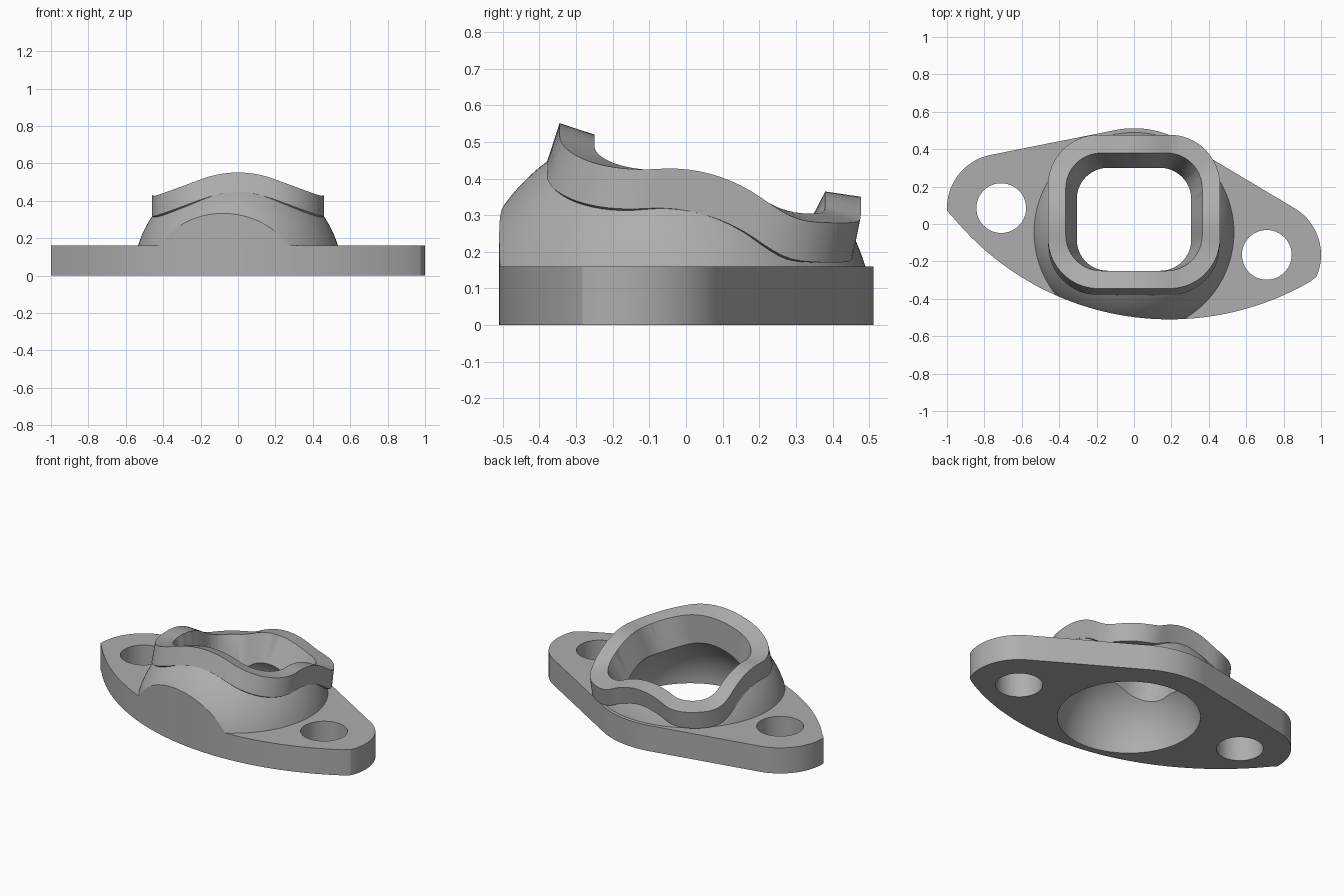
import bpy, bmesh
from math import sin, cos, pi, radians, sqrt, atan2

CY = -0.045            # centre of the dome in y
FLANGE_TOP = 0.16

old = bpy.data.objects.get("Cube")
if old:
    bpy.data.objects.remove(old, do_unlink=True)

grey = bpy.data.materials.new("plain grey")
grey.use_nodes = True
grey.diffuse_color = (0.42, 0.42, 0.42, 1)
grey.node_tree.nodes["Principled BSDF"].inputs["Base Color"].default_value = grey.diffuse_color


def make_object(name, bm):
    bmesh.ops.recalc_face_normals(bm, faces=bm.faces)
    mesh = bpy.data.meshes.new(name)
    bm.to_mesh(mesh)
    bm.free()
    mesh.materials.append(grey)
    obj = bpy.data.objects.new(name, mesh)
    bpy.context.collection.objects.link(obj)
    return obj


def loft(name, rings):
    """Closed solid through rings that share one point count."""
    bm = bmesh.new()
    loops = [[bm.verts.new(p) for p in ring] for ring in rings]
    n = len(loops[0])
    for a, b in zip(loops, loops[1:]):
        for i in range(n):
            j = (i + 1) % n
            bm.faces.new((a[i], a[j], b[j], b[i]))
    bm.faces.new(loops[0][::-1])
    bm.faces.new(loops[-1])
    return make_object(name, bm)


def prism(name, outline, z0, z1):
    return loft(name, [[(x, y, z) for x, y in outline] for z in (z0, z1)])


def sphere(name, radius):
    bm = bmesh.new()
    bmesh.ops.create_uvsphere(bm, u_segments=96, v_segments=64, radius=radius)
    bmesh.ops.translate(bm, verts=bm.verts, vec=(0, CY, 0))
    return make_object(name, bm)


def combine(target, tool, operation):
    mod = target.modifiers.new(operation, 'BOOLEAN')
    mod.object, mod.operation, mod.solver = tool, operation, 'EXACT'
    bpy.context.view_layer.objects.active = target
    bpy.ops.object.modifier_apply(modifier=mod.name)
    bpy.data.objects.remove(tool, do_unlink=True)


def arc(cx, cy, r, a0, a1, n):
    steps = [radians(a0 + (a1 - a0) * i / n) for i in range(n + 1)]
    return [(cx + r * cos(a), cy + r * sin(a)) for a in steps]


def rounded(hx, y0, y1, r, n=16, m=10):
    """Rounded rectangle with subdivided straight sides."""
    pts = []
    for k, (x, y) in enumerate([(hx - r, y1 - r), (r - hx, y1 - r),
                                (r - hx, y0 + r), (hx - r, y0 + r)]):
        pts += arc(x, y, r, 90 * k, 90 * k + 90, n)
    out = []
    for i, (x, y) in enumerate(pts):
        out.append((x, y))
        if i % (n + 1) == n:
            u, v = pts[(i + 1) % len(pts)]
            out += [(x + (u - x) * t / m, y + (v - y) * t / m) for t in range(1, m)]
    return out


def on_sphere(outline, radius, low):
    """Lift an outline onto a sphere, easing to a lowest height."""
    ring = []
    for x, y in outline:
        z = sqrt(max(radius ** 2 - x * x - (y - CY) ** 2, 0))
        d = z - low
        ring.append((x, y, low + 0.5 * (d + sqrt(d * d + 0.0009))))
    return ring


# Mounting flange outline: two ears, a round back and a wide front arc
left_ear, right_ear = (-0.71, 0.085), (0.71, -0.165)
fx, fy, fr = 0.19, 0.99, 1.5
front_start = atan2(0.07 - fy, -1 - fx) * 180 / pi
front_end = atan2(-0.285 - fy, 0.975 - fx) * 180 / pi
outline = arc(*right_ear, 0.29, -24, 58.7, 20)
outline += arc(0, 0, 0.512, 58.7, 101.8, 20)
outline += arc(*left_ear, 0.29, 101.8, 183, 20)
outline += arc(fx, fy, fr, front_start, front_end, 48)[1:-1]

# Flange and dome share the same trimmed sides
body = prism("flanged_collar", [(-2, -2), (2, -2), (2, 2), (-2, 2)], -0.1, FLANGE_TOP)
combine(body, sphere("dome", 0.558), 'UNION')
combine(body, prism("flange_outline", outline, 0, 0.9), 'INTERSECT')

# Raised neck with a wavy rim that follows the dome
rim_outer = on_sphere(rounded(0.46, -0.345, 0.477, 0.27), 0.627, 0.275)
rim_inner = on_sphere(rounded(0.365, -0.25, 0.38, 0.19), 0.558, 0.295)
foot_outline = rounded(0.46, -0.38, 0.455, 0.27)
foot = [(x, y, p[2] - 0.108) for (x, y), p in zip(foot_outline, rim_outer)]
rim_past = [tuple(a + 1.25 * (b - a) for a, b in zip(p, q))
            for p, q in zip(rim_outer, rim_inner)]
core = rounded(0.2, -0.15, 0.2, 0.1)
neck = loft("neck", [[(x, y, 0.17) for x, y in core], foot, rim_outer, rim_past,
                     [(x, y, 0.33) for x, y in core]])
combine(body, neck, 'UNION')

# Hollow underside, tapered opening and bolt holes
combine(body, sphere("cavity", 0.405), 'DIFFERENCE')
throat_outline = rounded(0.305, -0.25, 0.30, 0.165)
throat = on_sphere(throat_outline, 0.403, 0.08)
opening = loft("opening", [[(x, y, -0.1) for x, y in throat_outline], throat, rim_inner,
                           [(x, y, 0.8) for x, y, z in rim_inner]])
combine(body, opening, 'DIFFERENCE')
for ear in (left_ear, right_ear):
    combine(body, prism("bolt_hole", arc(*ear, 0.133, 0, 352.5, 47), -0.1, 0.3), 'DIFFERENCE')

bpy.ops.object.select_all(action='DESELECT')
body.select_set(True)
bpy.context.view_layer.objects.active = body
bpy.ops.object.shade_smooth_by_angle(angle=radians(30))
